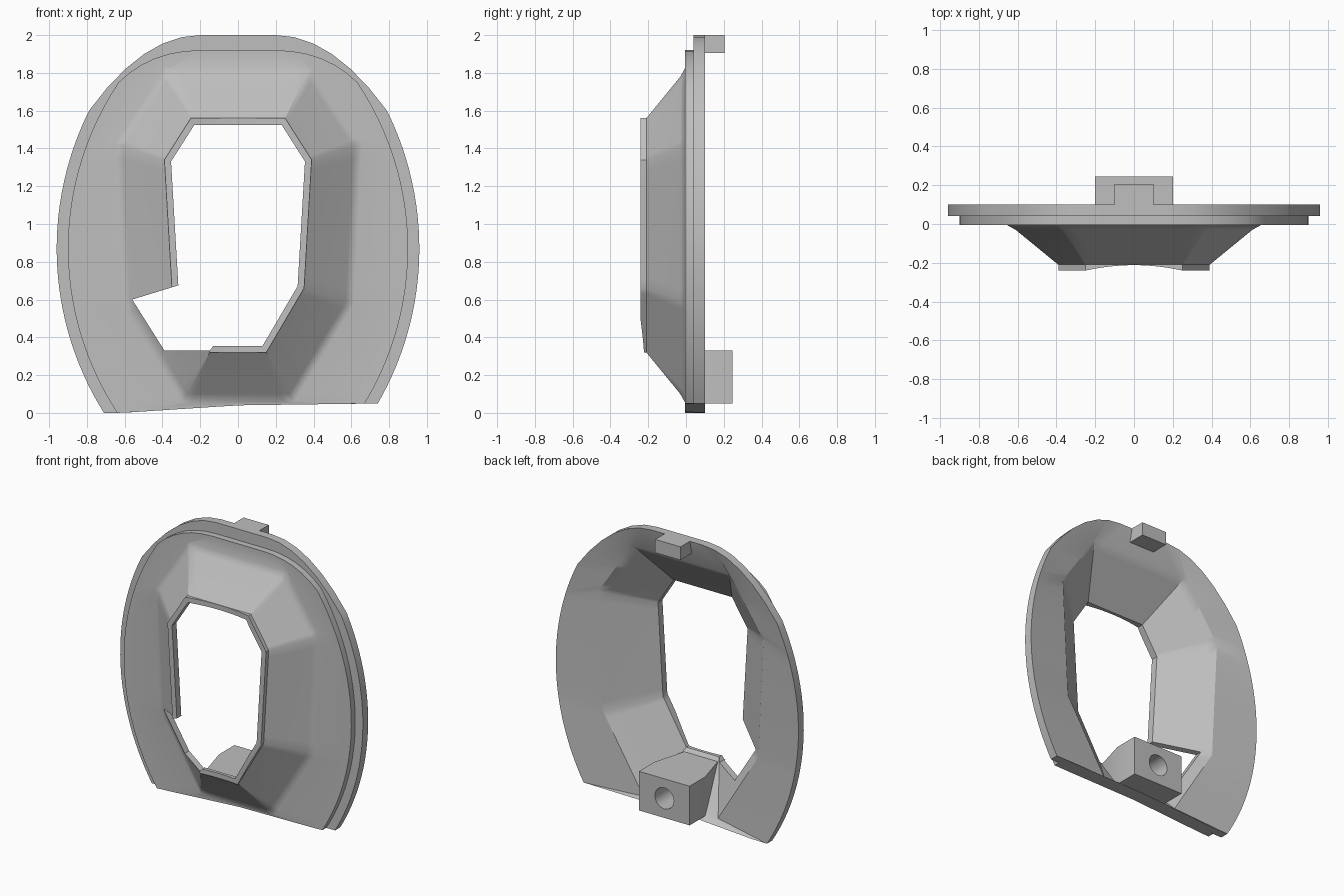
import bpy, bmesh, math
from mathutils import Vector

if "Cube" in bpy.data.objects:
    bpy.data.objects.remove(bpy.data.objects["Cube"])

K = 12  # steps along each of the eight sides

grey = bpy.data.materials.new("plain grey")
grey.use_nodes = True
GREY = (0.52, 0.52, 0.52, 1)
grey.diffuse_color = GREY
grey.node_tree.nodes["Principled BSDF"].inputs["Base Color"].default_value = GREY


def make(name, bm):
    bmesh.ops.recalc_face_normals(bm, faces=bm.faces)
    mesh = bpy.data.meshes.new(name)
    bm.to_mesh(mesh)
    bm.free()
    mesh.materials.append(grey)
    ob = bpy.data.objects.new(name, mesh)
    bpy.context.collection.objects.link(ob)
    return ob


def loft(name, rings, closed):
    """Skin a list of equal-length rings; closed joins last to first."""
    bm = bmesh.new()
    loops = [[bm.verts.new(p) for p in r] for r in rings]
    n = len(loops[0])
    for i in range(len(loops) if closed else len(loops) - 1):
        a, b = loops[i], loops[(i + 1) % len(loops)]
        for j in range(n):
            k = (j + 1) % n
            bm.faces.new((a[j], a[k], b[k], b[j]))
    if not closed:
        bm.faces.new(loops[0])
        bm.faces.new(loops[-1])
    return make(name, bm)


def activate(ob):
    bpy.ops.object.select_all(action='DESELECT')
    ob.select_set(True)
    bpy.context.view_layer.objects.active = ob


def cut(ob, cutter):
    cutter.hide_render = True
    activate(ob)
    mod = ob.modifiers.new("cut", 'BOOLEAN')
    mod.operation, mod.solver, mod.object = 'DIFFERENCE', 'EXACT', cutter
    bpy.ops.object.modifier_apply(modifier=mod.name)
    bpy.data.objects.remove(cutter)


def smooth(ob):
    activate(ob)
    bpy.ops.object.shade_smooth_by_angle(angle=math.radians(30))
    mod = ob.modifiers.new("normals", 'WEIGHTED_NORMAL')
    mod.keep_sharp = True


# ---- outlines in the x-z plane ----
def bottom(x):
    return 0.04 + 0.0135 * x if x > 0 else max(0, 0.04 + 0.065 * x)


def half(radius, top, ctrl, join, end):
    """Top bend, then a large side arc down to the bottom corner."""
    def arc(z):
        return Vector((math.sqrt(radius ** 2 - (z - 0.87) ** 2) - 0.68, z))
    a, b, c = Vector((0.2, top)), Vector((ctrl, top)), arc(join)
    pts, h = [], K // 2
    for i in range(h):
        t = i / h
        pts.append(a * (1 - t) ** 2 + b * 2 * t * (1 - t) + c * t * t)
    for z0, z1, n in ((join, 1.35, h), (1.35, 0.6, K), (0.6, end, K)):
        pts += [arc(z0 + (z1 - z0) * i / n) for i in range(n)]
    return pts + [arc(end)]


def outline(radius, top, ctrl, join):
    right = half(radius, top, ctrl, join, 0.05)
    left = [Vector((-p.x, p.y)) for p in half(radius, top, ctrl, join, 0)][::-1]
    base = []
    for i in range(1, K):
        x = right[-1].x + (left[0].x - right[-1].x) * i / K
        base.append(Vector((x, bottom(x))))
    crown = [left[-1].lerp(right[0], i / K) for i in range(1, K)]
    return right + base + left + crown


def octagon(corners, offset=0):
    """Mirror four corners to eight, offset the sides, then subdivide."""
    pts = [Vector(c) for c in corners]
    pts += [Vector((-p.x, p.y)) for p in reversed(pts)]
    out = []
    for i, p in enumerate(pts):
        d1 = (p - pts[i - 1]).normalized()
        d2 = (pts[(i + 1) % 8] - p).normalized()
        n1, n2 = Vector((-d1.y, d1.x)), Vector((-d2.y, d2.x))
        out.append(p + (n1 + n2) * offset / (1 + n1.dot(n2)))
    return [out[i].lerp(out[(i + 1) % 8], j / K) for i in range(8) for j in range(K)]


def at(ring, y):
    return [(p.x, y(p.x) if callable(y) else y, p.y) for p in ring]


def lip(x):
    return -0.212 - 0.028 * min(1, abs(x) / 0.25) ** 2


# ---- shell: flange, stepped plate, funnel and lip, hollow behind ----
flange = outline(1.64, 2.0, 0.5, 1.6)
step = outline(1.58, 1.92, 0.46, 1.75)
FOOT = ((0.36, 1.78), (0.61, 1.41), (0.57, 0.59), (0.27, 0.10))
MOUTH = ((0.25, 1.56), (0.39, 1.34), (0.35, 0.66), (0.15, 0.32))
foot, flare = octagon(FOOT), octagon(FOOT, 0.045)
mouth, hole = octagon(MOUTH), octagon(MOUTH, -0.035)
shell = loft("funnel_plate", [
    at(flange, 0.10), at(flange, 0.04), at(step, 0.04), at(step, -0.005),
    at(flare, -0.005), at(foot, -0.03), at(mouth, -0.21), at(mouth, lip),
    at(hole, lip), at(hole, -0.19), at(foot, 0.02), at(flare, 0.06)], True)

# notch in the lower right of the funnel
notch = [(-0.56, 0.60), (-0.39, 0.33), (-0.15, 0.33),
         (-0.12, 0.37), (-0.10, 0.60), (-0.30, 0.68)]
cut(shell, loft("notch_cutter", [[(x, y, z) for x, z in notch] for y in (-0.4, 0.4)], False))
smooth(shell)

# ---- lower block: tapers forward into the funnel, with a blind hole ----
block = loft("lower_block", [
    [(-w, y, z0), (w, y, z0), (w, y, 0.33), (-w, y, 0.33)]
    for w, y, z0 in ((0.2, 0.245, 0.05), (0.2, 0.07, 0.05), (0.13, -0.18, 0.315))], False)
bm = bmesh.new()
bmesh.ops.create_cone(bm, cap_ends=True, segments=32, radius1=0.075, radius2=0.075, depth=0.4)
drill = make("hole_cutter", bm)
drill.rotation_euler.x = math.pi / 2
drill.location = (0, 0.27, 0.19)
bpy.context.view_layer.update()
cut(block, drill)
smooth(block)

# ---- top tab ----
loft("top_tab", [[(-0.1, y, 1.905), (0.1, y, 1.905), (0.1, y, 2.0), (-0.1, y, 2.0)]
                 for y in (0.06, 0.205)], False)
